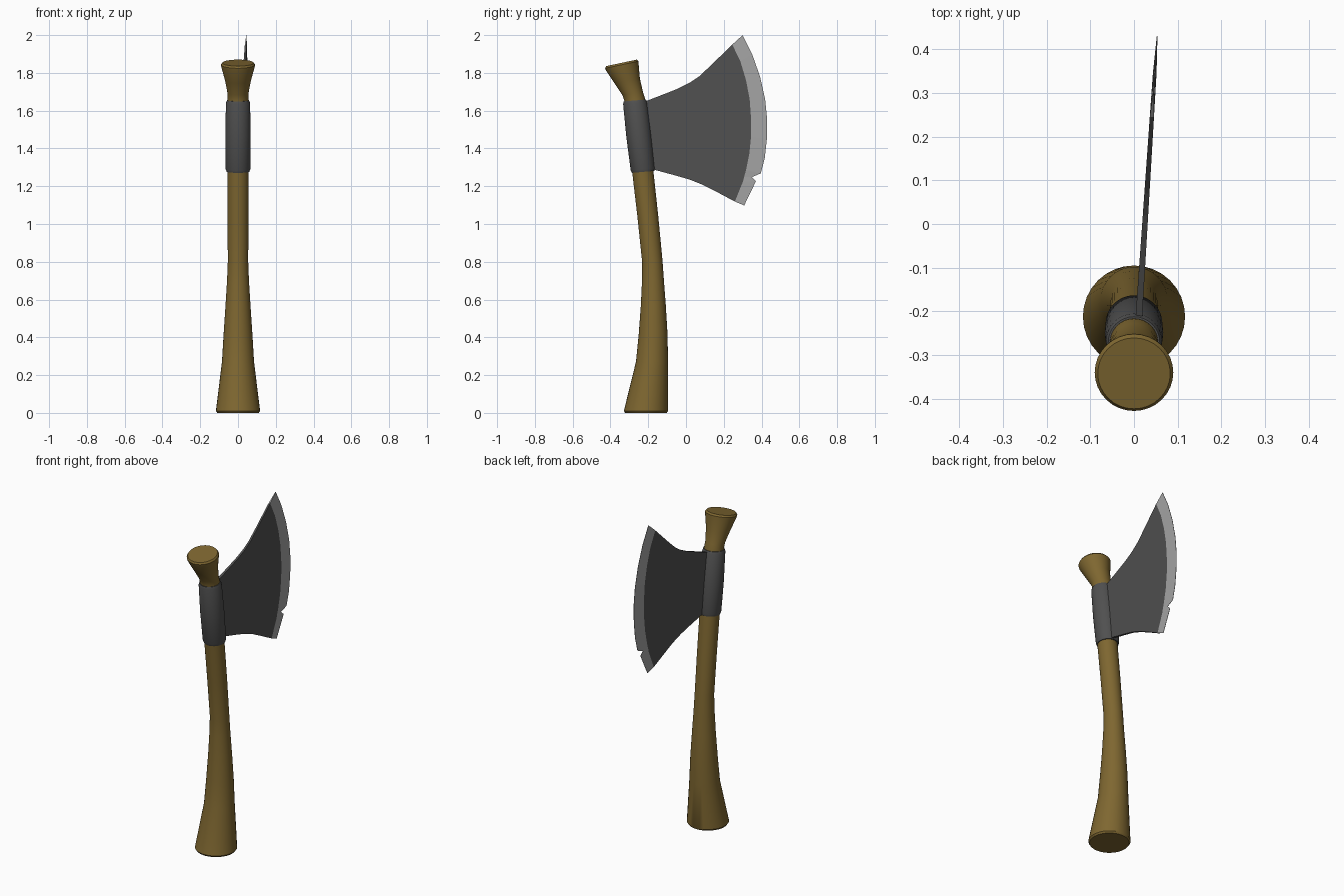
import bpy, bmesh, math
from mathutils import Vector

if "Cube" in bpy.data.objects:
    bpy.data.objects.remove(bpy.data.objects["Cube"])


def material(name, rgb):
    m = bpy.data.materials.new(name)
    m.diffuse_color = (*rgb, 1)
    m.use_nodes = True
    m.node_tree.nodes["Principled BSDF"].inputs["Base Color"].default_value = m.diffuse_color
    return m


wood = material("brown wood", (0.21, 0.135, 0.03))
iron = material("dark iron", (0.08, 0.08, 0.08))
steel = material("bright steel", (0.37, 0.37, 0.37))


def finish(bm, name, mats):
    bmesh.ops.recalc_face_normals(bm, faces=bm.faces[:])
    me = bpy.data.meshes.new(name)
    bm.to_mesh(me)
    bm.free()
    ob = bpy.data.objects.new(name, me)
    bpy.context.collection.objects.link(ob)
    for m in mats:
        me.materials.append(m)
    bpy.context.view_layer.objects.active = ob
    ob.select_set(True)
    bpy.ops.object.shade_smooth_by_angle(angle=math.radians(35))
    ob.select_set(False)
    return ob


def loft(name, rings, mat, n=32):
    """Rings are (y, z, radius, tilt in degrees) along a bent centre line."""
    bm = bmesh.new()
    loops = []
    for y, z, r, tilt in rings:
        a = math.radians(tilt)
        loops.append([bm.verts.new((r * math.cos(t),
                                    y + r * math.sin(t) * math.cos(a),
                                    z + r * math.sin(t) * math.sin(a)))
                      for t in (2 * math.pi * i / n for i in range(n))])
    for a, b in zip(loops, loops[1:]):
        for i in range(n):
            j = (i + 1) % n
            bm.faces.new((a[i], a[j], b[j], b[i]))
    bm.faces.new(loops[0])
    bm.faces.new(loops[-1])
    return finish(bm, name, [mat])


# Bent wooden handle with a flared foot and a flared head
loft("handle", [
    (-0.212, 0.0, 0.110, 0), (-0.212, 0.01, 0.117, 0),
    (-0.180, 0.27, 0.085, 0), (-0.174, 0.42, 0.076, 0),
    (-0.173, 0.57, 0.066, 1), (-0.175, 0.70, 0.058, 2),
    (-0.178, 0.80, 0.054, 4), (-0.202, 1.04, 0.055, 5),
    (-0.229, 1.28, 0.056, 5), (-0.272, 1.66, 0.055, 6),
    (-0.282, 1.69, 0.055, 8), (-0.311, 1.757, 0.068, 11),
    (-0.337, 1.83, 0.088, 12), (-0.340, 1.843, 0.090, 12),
    (-0.342, 1.853, 0.083, 12)], wood)

# Iron collar around the handle
loft("collar", [
    (-0.226, 1.276, 0.056, 5), (-0.226, 1.276, 0.060, 5),
    (-0.228, 1.290, 0.065, 5), (-0.249, 1.465, 0.067, 5),
    (-0.269, 1.640, 0.064, 5), (-0.271, 1.654, 0.059, 5),
    (-0.271, 1.654, 0.054, 5)], iron)

# Blade outline (y, z): top edge, bevel line, bottom edge, cutting edge
top = [(-0.24, 1.64), (-0.20, 1.655), (-0.11, 1.69), (-0.04, 1.718),
       (0.02, 1.748), (0.07, 1.782), (0.13, 1.838)]
bevel = [(0.245, 1.950), (0.288, 1.86), (0.318, 1.76), (0.337, 1.66),
         (0.345, 1.55), (0.344, 1.46), (0.335, 1.37), (0.318, 1.286),
         (0.308, 1.25), (0.302, 1.226), (0.2585, 1.119)]
bottom = [(0.17, 1.166), (0.09, 1.207), (0.02, 1.235),
          (-0.06, 1.258), (-0.16, 1.285), (-0.21, 1.295)]
cutting = [(0.300, 2.0), (0.350, 1.90), (0.392, 1.78), (0.419, 1.66),
           (0.430, 1.55), (0.428, 1.45), (0.417, 1.35), (0.396, 1.268),
           (0.348, 1.248), (0.370, 1.226), (0.308, 1.098)]


def place(p, side, half):
    return Vector((0.012 + 0.065 * (p[0] + 0.2) + side * half, p[0], p[1]))


bm = bmesh.new()
outline = top + bevel + bottom
sides = []
for s in (-1, 1):
    body = [bm.verts.new(place(p, s, 0.0075 - 0.006 * (p[0] + 0.2)))
            for p in outline]
    edge = [bm.verts.new(place(p, s, 0.0008)) for p in cutting]
    bm.faces.new(body)
    rim = body[len(top):len(top) + len(bevel)]
    for i in range(len(rim) - 1):
        bm.faces.new((rim[i], rim[i + 1], edge[i + 1], edge[i])).material_index = 1
    sides.append((body, edge, rim))

# Thin walls joining the two sides of the blade
(b0, e0, r0), (b1, e1, r1) = sides
n, k = len(outline), len(top)
for i in range(n):
    if k <= i < k + len(bevel) - 1:
        continue
    j = (i + 1) % n
    bm.faces.new((b0[i], b0[j], b1[j], b1[i]))
for i in range(len(e0) - 1):
    bm.faces.new((e0[i], e0[i + 1], e1[i + 1], e1[i])).material_index = 1
for i in (0, -1):
    bm.faces.new((r0[i], e0[i], e1[i], r1[i])).material_index = 1
blade = finish(bm, "blade", [iron, steel])
for p in blade.data.polygons:
    p.use_smooth = False
